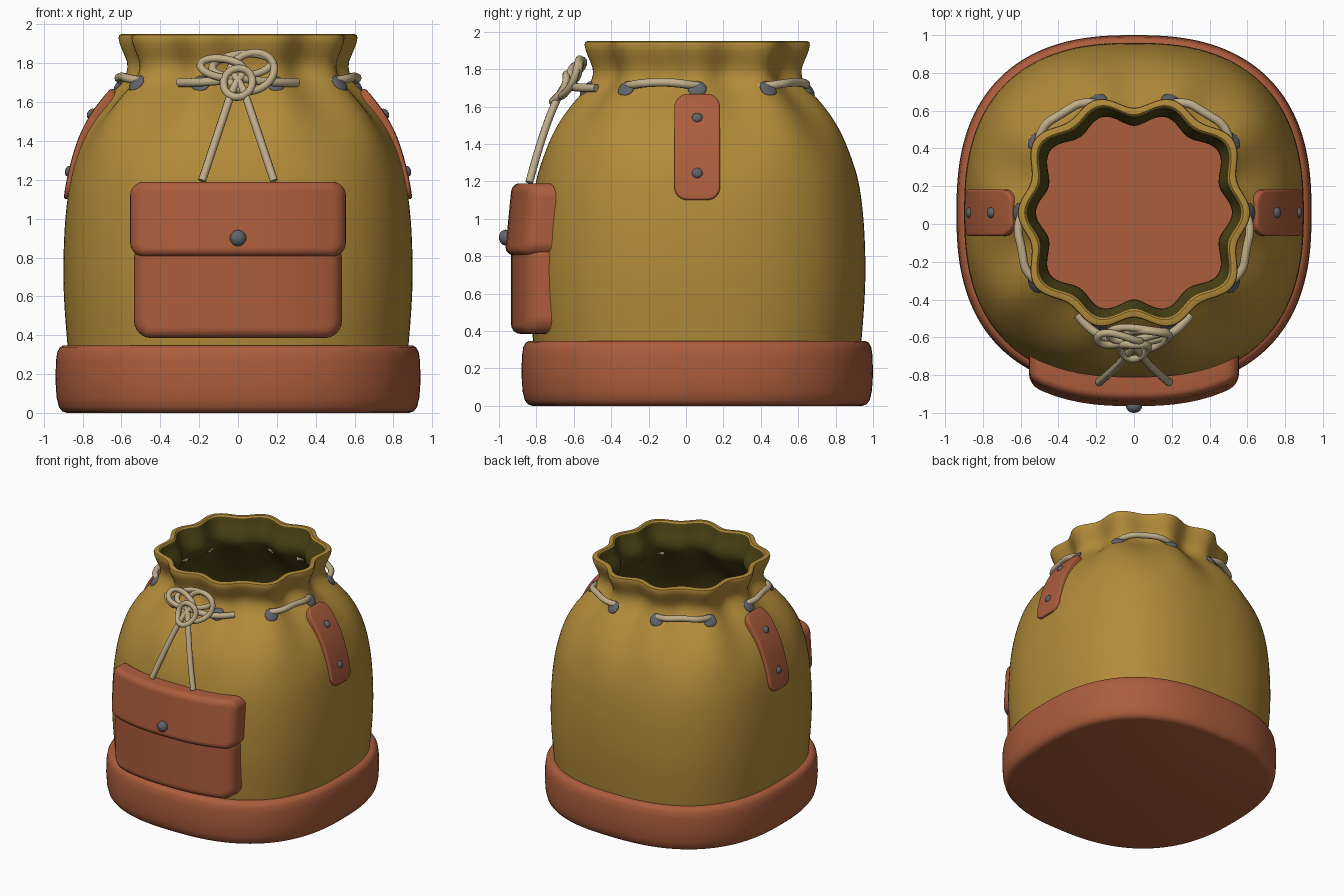
import bpy, bmesh, math
from mathutils import Vector, Matrix

if "Cube" in bpy.data.objects:
    bpy.data.objects.remove(bpy.data.objects["Cube"])

CY, N, SEG = 0.06, 2.5, 160     # bag centre in y, squareness, segments around


def material(name, r, g, b):
    m = bpy.data.materials.new(name)
    lin = [((c / 255 + 0.055) / 1.055) ** 2.4 for c in (r, g, b)]
    m.diffuse_color = (*lin, 1)
    m.use_nodes = True
    m.node_tree.nodes["Principled BSDF"].inputs["Base Color"].default_value = m.diffuse_color
    return m


CANVAS = material("ochre canvas", 178, 139, 57)
LINING = material("dark olive lining", 78, 68, 22)
LEATHER = material("red brown leather", 172, 93, 60)
CORD = material("pale cord", 192, 173, 138)
METAL = material("grey metal", 98, 100, 106)

PROFILE = [(0.1, 0.85), (0.35, 0.878), (0.65, 0.898), (0.9, 0.895), (1.1, 0.878), (1.25, 0.85),
           (1.4, 0.798), (1.52, 0.73), (1.62, 0.65), (1.7, 0.575), (1.75, 0.545), (1.8, 0.54),
           (1.86, 0.563), (1.91, 0.582), (1.95, 0.587)]


def radius(z):
    """Smooth curve through the bag profile."""
    p = PROFILE
    z = min(max(z, p[0][0]), p[-1][0])
    i = max(k for k in range(len(p) - 1) if p[k][0] <= z)

    def slope(k):
        a, b = p[max(k - 1, 0)], p[min(k + 1, len(p) - 1)]
        return (b[1] - a[1]) / (b[0] - a[0])
    h = p[i + 1][0] - p[i][0]
    t = (z - p[i][0]) / h
    return ((2*t**3 - 3*t*t + 1) * p[i][1] + (t**3 - 2*t*t + t) * h * slope(i)
            + (3*t*t - 2*t**3) * p[i + 1][1] + (t**3 - t*t) * h * slope(i + 1))


def pleat(z):
    t = min(max((z - 1.2) / 0.55, 0), 1)
    return 0.03 * t * t * (3 - 2 * t)


def squircle(a):
    return (abs(math.cos(a)) ** N + abs(math.sin(a)) ** N) ** (-1 / N)


def ring_point(a, z, r, amp=0.0):
    d = r * squircle(a) + amp * math.cos(10 * a)
    return Vector((d * math.cos(a), CY + d * math.sin(a), z))


def finish(name, bm, mats, angle=40):
    bmesh.ops.recalc_face_normals(bm, faces=bm.faces[:])
    me = bpy.data.meshes.new(name)
    bm.to_mesh(me)
    bm.free()
    for m in mats:
        me.materials.append(m)
    ob = bpy.data.objects.new(name, me)
    bpy.context.collection.objects.link(ob)
    bpy.ops.object.select_all(action='DESELECT')
    ob.select_set(True)
    bpy.context.view_layer.objects.active = ob
    bpy.ops.object.shade_smooth_by_angle(angle=math.radians(angle))
    return ob


def loft(name, rings, mats, second_from=None):
    """Skin rings (z, r, amp), capped at both ends."""
    bm = bmesh.new()
    vs = [[bm.verts.new(ring_point(2 * math.pi * k / SEG, *ring)) for k in range(SEG)] for ring in rings]
    for i in range(len(vs) - 1):
        for k in range(SEG):
            j = (k + 1) % SEG
            f = bm.faces.new((vs[i][k], vs[i][j], vs[i + 1][j], vs[i + 1][k]))
            if second_from is not None and i >= second_from:
                f.material_index = 1
    bm.faces.new(vs[0])
    f = bm.faces.new(vs[-1])
    f.material_index = 0 if second_from is None else 1
    return finish(name, bm, mats)


# Bag: outer wall, rolled rim, inner lining
outer = [0.1 + 1.83 * i / 60 for i in range(61)]
rings = [(z, radius(z), pleat(z)) for z in outer]
rr = radius(1.95)
rings += [(1.945, rr - 0.005, 0.03), (1.95, rr - 0.015, 0.03), (1.95, rr - 0.038, 0.03), (1.94, rr - 0.048, 0.03)]
split = len(rings) - 1
rings += [(z, radius(z) - 0.05, pleat(z)) for z in reversed(outer[6:])]
loft("bag_body", rings, [CANVAS, LINING], split)

# Leather base
loft("leather_base", [(0, 0.88, 0), (0.008, 0.905, 0), (0.03, 0.922, 0), (0.08, 0.934, 0), (0.17, 0.94, 0),
                      (0.27, 0.937, 0), (0.315, 0.93, 0), (0.338, 0.917, 0), (0.347, 0.9, 0), (0.347, 0.86, 0)],
     [LEATHER])


def slab(name, w, h, t, corner, edge, place):
    """Rounded plate of width w, height h, thickness t, bent by place(u, depth, v)."""
    bm = bmesh.new()
    bmesh.ops.create_cube(bm, size=1)
    for v in bm.verts:
        v.co = Vector((v.co.x * w, (v.co.y + 0.5) * t, v.co.z * h))
    es = [e for e in bm.edges if abs(e.verts[0].co.y - e.verts[1].co.y) > t / 2]
    bmesh.ops.bevel(bm, geom=es, offset=corner, segments=6, profile=0.5, affect='EDGES')
    es = [e for e in bm.edges if all(v.co.y > t * 0.99 for v in e.verts)]
    bmesh.ops.bevel(bm, geom=es, offset=edge, segments=5, profile=0.5, affect='EDGES')
    for axis, size in ((0, w), (2, h)):
        no = Vector((axis == 0, 0, axis == 2))
        for i in range(1, 16):
            bmesh.ops.bisect_plane(bm, geom=bm.verts[:] + bm.edges[:] + bm.faces[:],
                                   plane_co=no * size * (i / 16 - 0.5), plane_no=no)
    for v in bm.verts:
        v.co = place(*v.co)
    return finish(name, bm, [LEATHER])


def front_y(x, r=0.87):
    return CY - r * (1 - (abs(x) / 0.9) ** N) ** (1 / N)


# Front pocket and its flap, which leans outwards toward its lower edge
slab("pocket", 1.07, 0.5, 0.125, 0.09, 0.05, lambda u, d, v: Vector((u, front_y(u) - d, 0.635 + v)))
slab("pocket_flap", 1.11, 0.385, 0.14, 0.07, 0.045,
     lambda u, d, v: Vector((u, front_y(u) - d * (1 - 0.7 * v), 0.9975 + v)))


def dome(name, loc, normal, r, depth):
    bm = bmesh.new()
    bmesh.ops.create_uvsphere(bm, u_segments=20, v_segments=12, radius=r)
    rot = Vector(normal).to_track_quat('Z', 'Y').to_matrix().to_4x4()
    bm.transform(Matrix.Translation(loc) @ rot @ Matrix.Diagonal((1, 1, depth / r, 1)))
    return finish(name, bm, [METAL], 80)


dome("pocket_button", (0, -0.965, 0.9), (0, -1, 0), 0.042, 0.035)

# Side straps with rivets
for side, label in ((-1, "left"), (1, "right")):
    def strap_place(u, d, v, side=side):
        z = 1.38 + v
        nrm = Vector((1, 0, -(radius(z + 0.01) - radius(z - 0.01)) / 0.02)).normalized()
        r = radius(z)
        x = r * (1 - (abs(u) / r) ** N) ** (1 / N) + pleat(z) * 0.9
        p = Vector((x, CY + u, z)) + nrm * (d - 0.03)
        p.x *= side
        return p
    slab("side_strap_" + label, 0.245, 0.56, 0.05, 0.07, 0.012, strap_place)
    for i, z in enumerate((1.24, 1.53)):
        a, b = strap_place(0, 0.05, z - 1.38), strap_place(0, 0.06, z - 1.38)
        dome(f"strap_rivet_{label}_{i + 1}", a, b - a, 0.028, 0.018)

# Eyelets on the ten pleats
for k in range(10):
    a = 2 * math.pi * k / 10
    p = ring_point(a, 1.695, radius(1.695), pleat(1.695))
    nrm = Vector((math.cos(a), math.sin(a), 0.75)).normalized()
    dome(f"eyelet_{k + 1}", p, nrm, 0.05, 0.016)


def rope(name, pts, r=0.021, closed=False):
    cu = bpy.data.curves.new(name, 'CURVE')
    cu.dimensions = '3D'
    cu.bevel_depth, cu.bevel_resolution, cu.use_fill_caps = r, 3, True
    s = cu.splines.new('NURBS')
    s.points.add(len(pts) - 1)
    for q, p in zip(s.points, pts):
        q.co = (*p, 1)
    s.order_u, s.resolution_u = 4, 6
    s.use_endpoint_u, s.use_cyclic_u = not closed, closed
    cu.materials.append(CORD)
    ob = bpy.data.objects.new(name, cu)
    bpy.context.collection.objects.link(ob)
    bpy.ops.object.select_all(action='DESELECT')
    ob.select_set(True)
    bpy.context.view_layer.objects.active = ob
    bpy.ops.object.convert(target='MESH')
    bpy.ops.object.shade_smooth_by_angle(angle=math.radians(60))


# Cord showing outside between alternate eyelets (angles from the front)
for i, start in enumerate((54, 126, 198, 270)):
    pts = []
    for k in range(13):
        t = k / 12
        a = math.radians(start - 7 + 50 * t - 90)
        z = 1.695 + 0.035 * math.sin(math.pi * t)
        off = -0.03 + 0.075 * min(1, 3.2 * min(t, 1 - t))
        pts.append(ring_point(a, z, radius(1.7) + off, 0.012))
    rope(f"cord_segment_{i + 1}", pts, 0.023)


def knot_y(z):
    return -0.575 - (1.82 - z) * 0.5


# Front knot: strands to the eyelets, loops and hanging tails
for s, label in ((-1, "left"), (1, "right")):
    rope("knot_strand_" + label, [(s * x, y, z) for x, y, z in
         ((0.0, -0.63, 1.73), (0.08, -0.62, 1.71), (0.16, -0.60, 1.705), (0.24, -0.56, 1.70), (0.30, -0.48, 1.70))], 0.023)
    rope("cord_tail_" + label, [(s * x, y, z) for x, y, z in
         ((-0.03, -0.62, 1.75), (0.02, -0.665, 1.69), (0.05, -0.71, 1.60), (0.10, -0.765, 1.45),
          (0.15, -0.81, 1.3), (0.185, -0.838, 1.195))])
for name, cx, cz, rx, rz, tilt, lift in (("right", 0.07, 1.755, 0.125, 0.10, 0.4, 0.0),
                                         ("left", -0.08, 1.775, 0.12, 0.05, -0.15, 0.015),
                                         ("upper", 0.02, 1.79, 0.16, 0.06, 0.1, -0.01),
                                         ("wrap", 0.0, 1.70, 0.08, 0.075, 0.7, 0.03)):
    pts = []
    for k in range(12):
        a = 2 * math.pi * k / 12
        u, v = rx * math.cos(a), rz * math.sin(a)
        z = cz + u * math.sin(tilt) + v * math.cos(tilt)
        pts.append((cx + u * math.cos(tilt) - v * math.sin(tilt), knot_y(z) - lift - 0.015 * math.sin(2 * a), z))
    rope(f"knot_loop_{name}", pts, 0.02, True)
